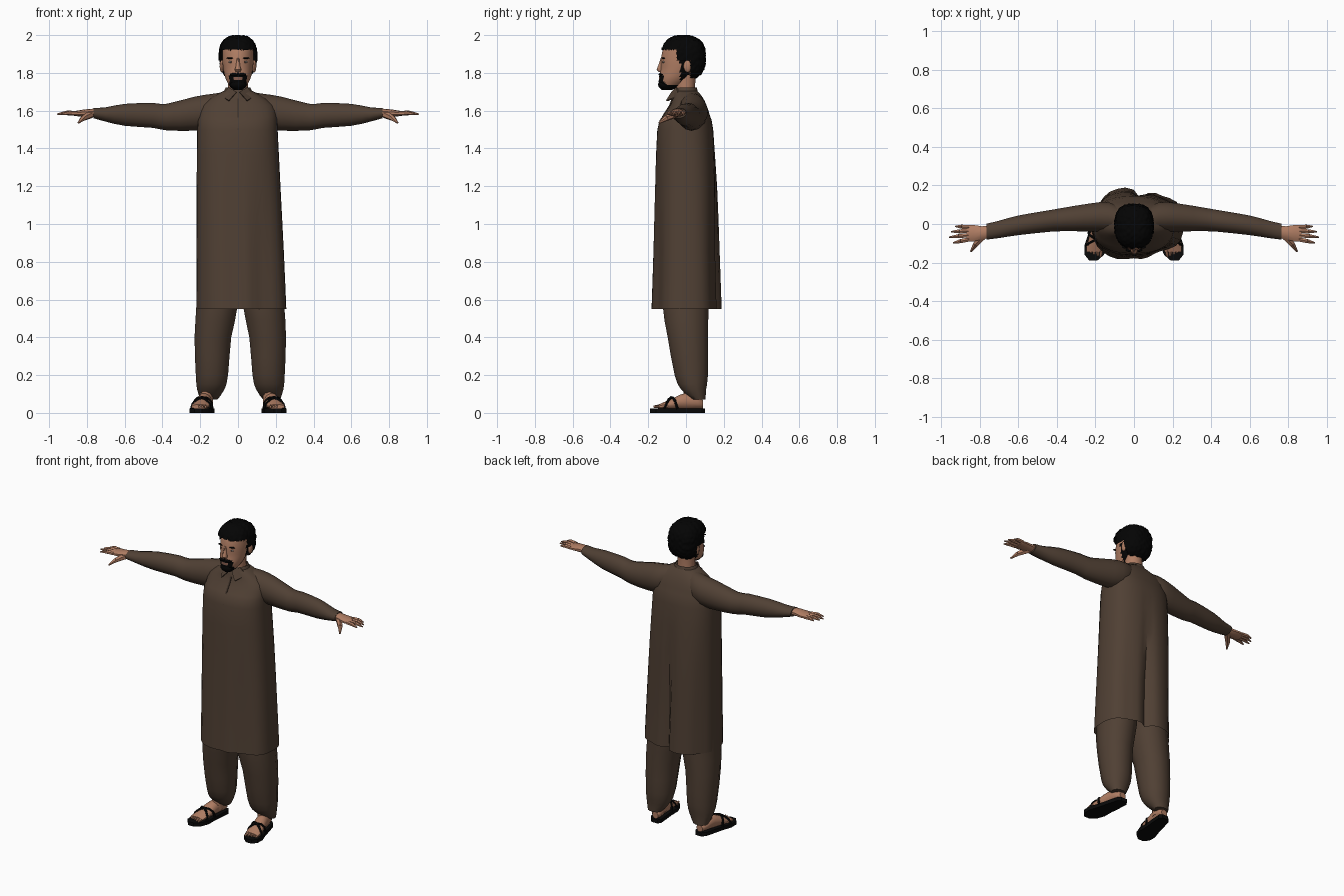
import bpy, bmesh, math, random
from mathutils import Vector, Matrix

random.seed(4)


def material(name, rgb):
    m = bpy.data.materials.new(name)
    m.diffuse_color = (*rgb, 1)
    return m


CLOTH = material("brown cloth", (0.080, 0.051, 0.034))
SEAM = material("dark seam", (0.055, 0.035, 0.024))
SKIN = material("skin", (0.43, 0.205, 0.125))
HAIR = material("black hair", (0.0012, 0.0012, 0.0012))
SOLE = material("sandal black", (0.003, 0.003, 0.003))
EYE = material("eye white", (0.42, 0.36, 0.32))
LIP = material("lip", (0.22, 0.10, 0.07))


def finish(bm, name, *mats, angle=45):
    bmesh.ops.recalc_face_normals(bm, faces=bm.faces)
    me = bpy.data.meshes.new(name)
    bm.to_mesh(me)
    bm.free()
    for m in mats:
        me.materials.append(m)
    for p in me.polygons:
        p.use_smooth = True
    me.set_sharp_from_angle(angle=math.radians(angle))
    ob = bpy.data.objects.new(name, me)
    bpy.context.collection.objects.link(ob)
    return ob


def smooth_rings(rings, steps):
    """Catmull-Rom resampling of a list of rings."""
    out = []
    for i in range(len(rings) - 1):
        p = [rings[min(max(i + k, 0), len(rings) - 1)] for k in (-1, 0, 1, 2)]
        for j in range(steps):
            t = j / steps
            out.append([0.5 * (2 * b + (c - a) * t + (2 * a - 5 * b + 4 * c - d) * t * t
                               + (3 * b - a - 3 * c + d) * t ** 3) for a, b, c, d in zip(*p)])
    return out + [rings[-1]]


def add_loft(bm, rings, axis="z", n=12, s=1, power=2.0, steps=1, caps=(True, True), fold=None):
    """Rings are (along, centre a, centre b, radius a, radius b); s mirrors x."""
    rows = []
    for t, a, b, ra, rb in smooth_rings(rings, steps):
        row = []
        for i in range(n):
            w = 2 * math.pi * (i + 0.5) / n
            c, d = math.cos(w), math.sin(w)
            k = (abs(c) ** power + abs(d) ** power) ** (-1 / power)
            if fold:
                k *= fold(w, t)
            u, v = a + ra * c * k, b + rb * d * k
            co = {"z": (u, v, t), "x": (t, u, v), "y": (u, t, v)}[axis]
            row.append(bm.verts.new((co[0] * s, co[1], co[2])))
        rows.append(row)
    for r, q in zip(rows, rows[1:]):
        for i in range(n):
            bm.faces.new((r[i], r[(i + 1) % n], q[(i + 1) % n], q[i]))
    for on, row in zip(caps, (rows[0], rows[-1])):
        if on:
            bm.faces.new(row)


def loft(name, mat, rings, **kw):
    bm = bmesh.new()
    add_loft(bm, rings, **kw)
    return finish(bm, name, mat)


def add_bone(bm, p, q, r0, r1):
    p, q = Vector(p), Vector(q)
    d = q - p
    mat = Matrix.Translation((p + q) / 2) @ d.to_track_quat("Z", "Y").to_matrix().to_4x4()
    bmesh.ops.create_cone(bm, cap_ends=True, segments=6, radius1=r0, radius2=r1,
                          depth=d.length, matrix=mat)


def ball(name, mat, centre, size):
    bm = bmesh.new()
    m = Matrix.Translation(centre) @ Matrix.Diagonal((*size, 1))
    bmesh.ops.create_uvsphere(bm, u_segments=12, v_segments=8, radius=1, matrix=m)
    return finish(bm, name, mat)


def plate(name, mat, pts, depth):
    """Polygon thickened along depth."""
    bm = bmesh.new()
    f = bm.faces.new([bm.verts.new(p) for p in pts])
    g = bmesh.ops.extrude_face_region(bm, geom=[f])["geom"]
    bmesh.ops.translate(bm, vec=depth, verts=[v for v in g if isinstance(v, bmesh.types.BMVert)])
    return finish(bm, name, mat, angle=30)


# Long tunic: (angle, depth, width) of each fold, deepening toward the hem
FOLDS = ((1.47, 0.30, 0.16), (1.0, 0.13, 0.3), (2.5, 0.06, 0.2), (5.25, 0.17, 0.35), (4.6, 0.07, 0.18))


def hem_fold(w, t):
    deep = min(1, max(0, (1.5 - t) / 0.7))
    return 1 - deep * sum(d * math.exp(-((w - a) / b) ** 2) for a, d, b in FOLDS)


loft("tunic", CLOTH, [(0.55, 0.018, 0, 0.238, 0.192), (0.85, 0.012, 0, 0.231, 0.181),
                      (1.2, 0.003, 0, 0.222, 0.167), (1.5, -0.003, -0.004, 0.213, 0.148),
                      (1.57, 0, 0.002, 0.207, 0.126), (1.63, 0, 0.012, 0.19, 0.096),
                      (1.675, 0, 0.008, 0.13, 0.077), (1.705, 0, 0, 0.075, 0.06)],
     n=36, power=2.5, steps=2, caps=(False, True), fold=hem_fold)

# Front placket and collar
loft("placket", SEAM, [(1.50, 0, -0.149, 0.007, 0.005), (1.57, 0, -0.123, 0.007, 0.005),
                       (1.63, 0, -0.085, 0.007, 0.005), (1.67, 0, -0.070, 0.007, 0.005)], n=4)
loft("collar", CLOTH, [(1.665, 0, 0.0, 0.09, 0.078), (1.70, 0, -0.002, 0.078, 0.066),
                       (1.722, 0, 0, 0.066, 0.058)], n=16, caps=(False, False))
for s in (-1, 1):
    plate("collar_flap", CLOTH, [(s * 0.008, -0.070, 1.695), (s * 0.05, -0.045, 1.72),
                                 (s * 0.088, -0.03, 1.675), (s * 0.048, -0.098, 1.65)],
          (0, -0.008, 0.004))

for s in (-1, 1):
    # Sleeve, running up over the shoulder to the neck
    loft("sleeve", CLOTH, [(0.04, 0.012, 1.625, 0.06, 0.078), (0.13, 0.036, 1.60, 0.078, 0.090),
                           (0.23, 0.034, 1.584, 0.074, 0.090),
                           (0.38, 0.022, 1.566, 0.061, 0.070), (0.45, 0.014, 1.575, 0.057, 0.066),
                           (0.60, -0.007, 1.578, 0.052, 0.058), (0.70, -0.028, 1.58, 0.046, 0.038),
                           (0.765, -0.040, 1.587, 0.042, 0.027)], axis="x", n=14, s=s, steps=2)
    # Hand with fingers and thumb
    bm = bmesh.new()
    add_loft(bm, [(0.74, -0.04, 1.59, 0.031, 0.022), (0.79, -0.046, 1.588, 0.036, 0.021),
                  (0.83, -0.048, 1.586, 0.045, 0.018), (0.868, -0.048, 1.585, 0.043, 0.012)],
             axis="x", n=10, s=s)
    for y0, y1, tip in ((-0.080, -0.098, 0.937), (-0.058, -0.068, 0.957),
                        (-0.036, -0.040, 0.948), (-0.016, -0.012, 0.925)):
        mid = (s * (0.5 * tip + 0.43), (y0 + y1) / 2, 1.588)
        add_bone(bm, (s * 0.855, y0, 1.586), mid, 0.0125, 0.012)
        add_bone(bm, mid, (s * tip, y1, 1.581), 0.012, 0.004)
    add_bone(bm, (s * 0.775, -0.055, 1.583), (s * 0.82, -0.105, 1.56), 0.022, 0.015)
    add_bone(bm, (s * 0.82, -0.105, 1.56), (s * 0.845, -0.143, 1.535), 0.015, 0.005)
    finish(bm, "hand", SKIN)

    # Trouser leg
    o = s * 0.012
    loft("trouser_leg", CLOTH, [(0.07, 0.166 + o, 0.068, 0.046, 0.036), (0.125, 0.156 + o, 0.04, 0.074, 0.068),
                                (0.2, 0.150 + o, 0.028, 0.087, 0.09), (0.4, 0.145 + o, 0.01, 0.099, 0.109),
                                (0.58, 0.122 + o, -0.003, 0.112, 0.124), (0.85, 0.112, 0, 0.105, 0.12)],
         n=12, s=s, steps=2, power=2.3)

    # Foot, toes and ankle, turned slightly outward
    def cx(y):
        return 0.160 + (0.1 - y) * 0.175

    bm = bmesh.new()
    add_loft(bm, [(y, cx(y), z, rx, rz) for y, z, rx, rz in
                  ((0.09, 0.045, 0.022, 0.022), (0.06, 0.055, 0.036, 0.034), (0.0, 0.062, 0.038, 0.045),
                   (-0.06, 0.05, 0.044, 0.033), (-0.12, 0.037, 0.048, 0.019), (-0.145, 0.033, 0.044, 0.012))],
             axis="y", n=12, s=s, steps=2)
    for i in range(5):
        y = -0.163 + 0.007 * i
        add_bone(bm, (s * (cx(y) - 0.035 + 0.018 * i), y + 0.04, 0.036),
                 (s * (cx(y) - 0.034 + 0.018 * i), y - 0.008, 0.032), 0.012 - 0.001 * i, 0.007)
    add_loft(bm, [(0.05, 0.168, 0.03, 0.036, 0.045), (0.14, 0.166, 0.03, 0.035, 0.042)], n=10, s=s)
    finish(bm, "foot", SKIN)
    # Sandal sole and crossed straps
    side = ((0.10, 0.02), (0.08, 0.038), (0.02, 0.044), (-0.05, 0.05), (-0.11, 0.060),
            (-0.16, 0.05), (-0.19, 0.02))
    outline = [(s * (cx(y) + w), y, 0) for y, w in side]
    outline += [(s * (cx(y) - w), y, 0) for y, w in reversed(side)]
    plate("sandal_sole", SOLE, outline, (0, 0, 0.024))
    bm = bmesh.new()
    for a, b in ((-0.115, -0.045), (-0.045, -0.115)):
        pts = []
        for i in range(7):
            w = math.pi * i / 6
            y = a + (b - a) * i / 6
            h = 0.066 + max(-0.4, y + 0.07) * 0.42
            pts.append((s * (cx(y) - 0.05 * math.cos(w)), y, 0.02 + h * math.sin(w) ** 0.8))
        for p, q in zip(pts, pts[1:]):
            add_bone(bm, p, q, 0.007, 0.007)
    finish(bm, "sandal_straps", SOLE)

# Neck and head, with the beard coloured by region
loft("neck", SKIN, [(1.64, 0, 0.0, 0.06, 0.055), (1.72, 0, -0.005, 0.053, 0.052),
                    (1.80, 0, -0.005, 0.056, 0.058)], n=14)
bm = bmesh.new()
add_loft(bm, [(1.71, 0, -0.102, 0.022, 0.028), (1.73, 0, -0.086, 0.044, 0.056),
              (1.77, 0, -0.060, 0.066, 0.084), (1.82, 0, -0.037, 0.078, 0.098),
              (1.88, 0, -0.025, 0.083, 0.107), (1.935, 0, -0.017, 0.078, 0.098),
              (1.97, 0, -0.010, 0.05, 0.06)], n=44, steps=6)
for f in bm.faces:
    x, y, z = f.calc_center_median()
    x = abs(x)
    goatee = x < 0.046 and z < 1.80 - 0.25 * x and y < -0.07
    sideburn = -0.03 < y < 0.02 and z < 1.87 and x > 0.03
    jaw = z < 1.738
    if goatee and x < 0.022 and 1.762 < z < 1.780:
        f.material_index = 2
    elif goatee or sideburn or jaw:
        f.material_index = 1
finish(bm, "head", SKIN, HAIR, LIP)

# Goatee bulk, nose, ears, eyes and brows
ball("goatee", HAIR, (0, -0.118, 1.738), (0.042, 0.030, 0.027))
loft("nose", SKIN, [(1.806, 0, -0.134, 0.014, 0.012), (1.817, 0, -0.138, 0.019, 0.019),
                    (1.84, 0, -0.134, 0.011, 0.014), (1.88, 0, -0.126, 0.008, 0.008)], n=8)
for s in (-1, 1):
    ball("moustache", HAIR, (s * 0.02, -0.135, 1.791), (0.024, 0.010, 0.008))
    ball("ear", SKIN, (s * 0.085, 0.008, 1.835), (0.012, 0.021, 0.033))
    ball("eye", EYE, (s * 0.035, -0.1165, 1.858), (0.015, 0.007, 0.006))
    ball("iris", HAIR, (s * 0.035, -0.120, 1.858), (0.006, 0.005, 0.006))
    ball("eyebrow", HAIR, (s * 0.038, -0.119, 1.878), (0.024, 0.009, 0.004))

# Curly hair cap, open over the face
bm = bmesh.new()
bmesh.ops.create_icosphere(bm, subdivisions=5, radius=1)
for v in bm.verts:
    c = v.co.normalized()
    k = sum(abs(e) ** 2.6 for e in c) ** (-1 / 2.6)
    k *= 0.965 + 0.03 * math.sin(17 * c.x + 3) * math.sin(19 * c.y) * math.sin(18 * c.z + 1)
    k += random.uniform(-0.02, 0.02)
    v.co = (c.x * k * 0.105, c.y * k * 0.121 - 0.013, c.z * k * 0.122 + 1.881)
cut = []
for f in bm.faces:
    x, y, z = f.calc_center_median()
    if (z < 1.922 and y < -0.05) or (z < 1.865 and y < 0.022) or z < 1.765:
        cut.append(f)
bmesh.ops.delete(bm, geom=cut, context="FACES")
finish(bm, "hair", HAIR, angle=80)
